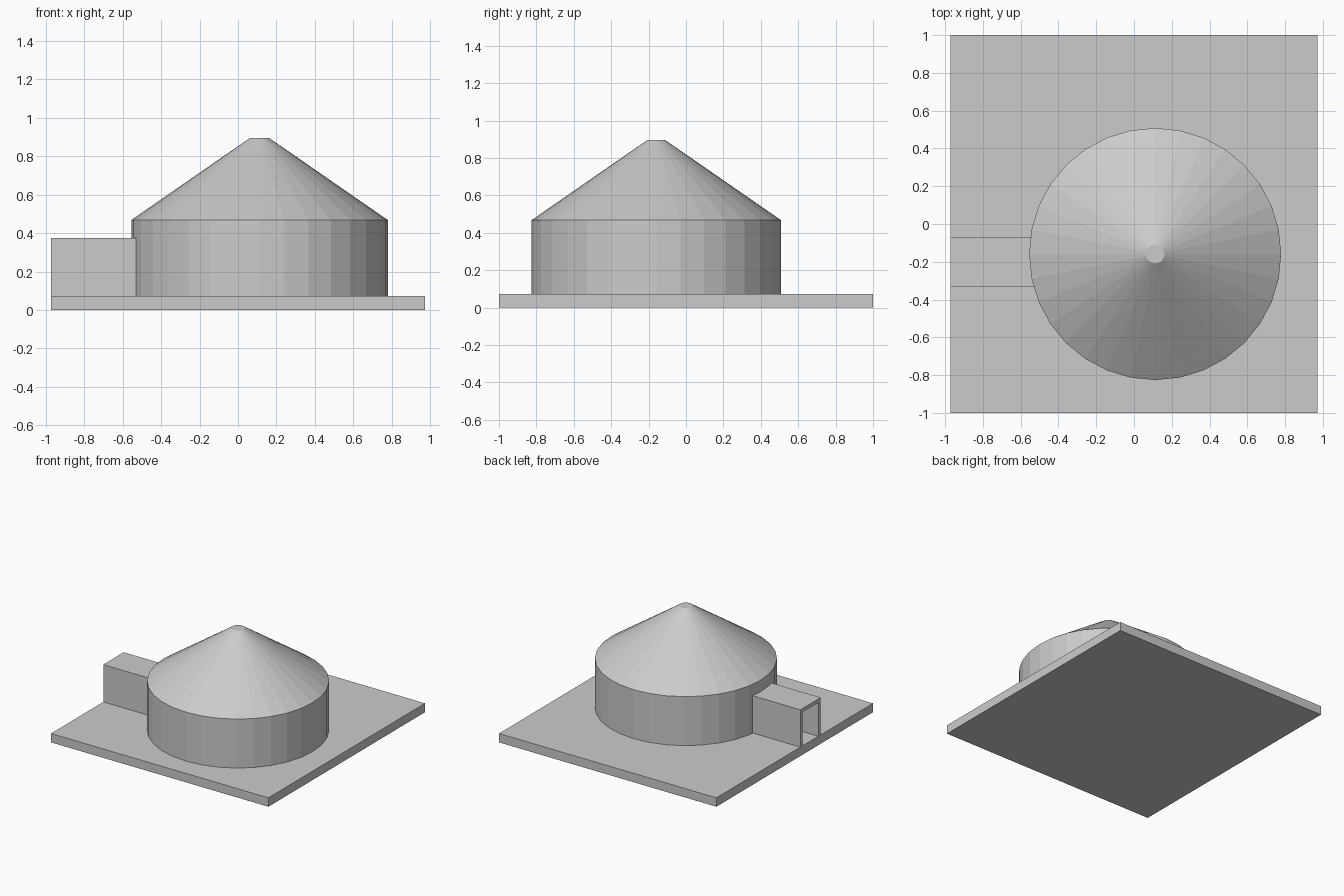
import bpy, bmesh
from mathutils import Matrix, Vector

if "Cube" in bpy.data.objects:
    bpy.data.objects.remove(bpy.data.objects["Cube"])

CENTER = (0.112, -0.159)
SIDES = 32


def finish(name, bm):
    bmesh.ops.recalc_face_normals(bm, faces=bm.faces[:])
    mesh = bpy.data.meshes.new(name)
    bm.to_mesh(mesh)
    bm.free()
    obj = bpy.data.objects.new(name, mesh)
    bpy.context.collection.objects.link(obj)
    return obj


def box(name, x0, x1, y0, y1, z0, z1):
    bm = bmesh.new()
    bmesh.ops.create_cube(bm, size=1)
    for v in bm.verts:
        v.co = Vector(((x0 + x1) / 2 + v.co.x * (x1 - x0),
                       (y0 + y1) / 2 + v.co.y * (y1 - y0),
                       (z0 + z1) / 2 + v.co.z * (z1 - z0)))
    return finish(name, bm)


def frustum(name, r0, r1, z0, z1, caps):
    bm = bmesh.new()
    bmesh.ops.create_cone(bm, cap_ends=caps, segments=SIDES,
                          radius1=r0, radius2=r1, depth=z1 - z0,
                          matrix=Matrix.Translation((*CENTER, (z0 + z1) / 2)))
    return finish(name, bm)


def extrude_x(name, profile, x0, x1):
    bm = bmesh.new()
    face = bm.faces.new([bm.verts.new((x0, y, z)) for y, z in profile])
    new = bmesh.ops.extrude_face_region(bm, geom=[face], use_keep_orig=True)["geom"]
    bmesh.ops.translate(bm, vec=(x1 - x0, 0, 0),
                        verts=[g for g in new if isinstance(g, bmesh.types.BMVert)])
    return finish(name, bm)


# Rectangular ground slab
box("base_slab", -0.972, 0.972, -1, 1, 0, 0.072)

# Round wall and truncated conical roof
frustum("round_wall", 0.667, 0.667, 0.072, 0.468, False)
frustum("conical_roof", 0.667, 0.049, 0.468, 0.895, True)

# Entrance tunnel: open doorway at the slab edge, running into the wall
y0, y1, z0, z1, t = -0.332, -0.072, 0.072, 0.374, 0.03
arch = [(y0, z0), (y0, z1), (y1, z1), (y1, z0),
        (y1 - t, z0), (y1 - t, z1 - t), (y0 + t, z1 - t), (y0 + t, z0)]
extrude_x("entrance_tunnel", arch, -0.972, -0.52)
